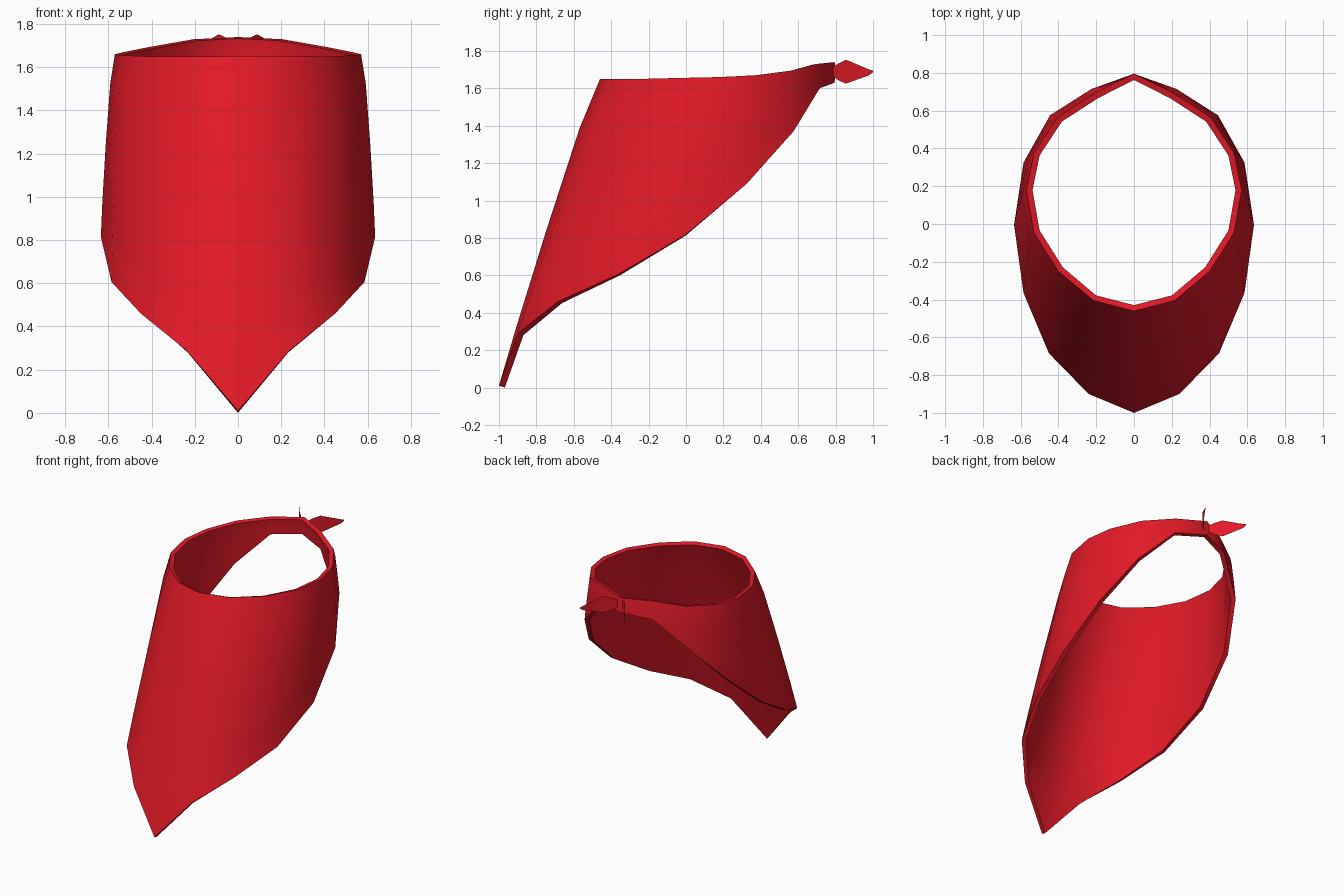
import bpy, bmesh, math
from mathutils import Vector

if "Cube" in bpy.data.objects:
    bpy.data.objects.remove(bpy.data.objects["Cube"])

red = bpy.data.materials.new("red_cloth")
red.diffuse_color = (0.75, 0.01, 0.02, 1)
red.use_nodes = True
red.node_tree.nodes["Principled BSDF"].inputs["Base Color"].default_value = red.diffuse_color


def make_object(name, bm):
    mesh = bpy.data.meshes.new(name)
    bm.to_mesh(mesh)
    bm.free()
    ob = bpy.data.objects.new(name, mesh)
    bpy.context.collection.objects.link(ob)
    mesh.materials.append(red)
    bpy.ops.object.select_all(action='DESELECT')
    ob.select_set(True)
    bpy.context.view_layer.objects.active = ob
    return ob


# Cloth edges, from the front middle round to the back knot (right half)
top = [(0, -.46, 1.65), (.215, -.405, 1.65), (.40, -.25, 1.65), (.53, -.045, 1.655),
       (.57, .18, 1.66), (.53, .375, 1.67), (.405, .565, 1.695), (.205, .695, 1.73),
       (0, .795, 1.74)]
bottom = [(0, -1, .01), (.24, -.90, .29), (.45, -.685, .46), (.585, -.365, .605),
          (.635, -.005, .815), (.585, .325, 1.09), (.445, .575, 1.37),
          (.225, .715, 1.60), (0, .795, 1.63)]
rows = [0, .16, .5, .82, 1]
bulge = [0, .022, .02, .01, 0]


def flip(p):
    return (-p[0], p[1], p[2])


top += [flip(p) for p in top[-2:0:-1]]
bottom += [flip(p) for p in bottom[-2:0:-1]]

# Bandana cloth: slightly bulging columns joined into a loop
bm = bmesh.new()
cols = []
for a, b in zip(top, bottom):
    a, b = Vector(a), Vector(b)
    out = Vector((a.x, a.y - .18, 0)).normalized() * ((a - b).length / 1.7)
    cols.append([bm.verts.new(a.lerp(b, t) + out * k) for t, k in zip(rows, bulge)])
n = len(cols)
for i in range(n):
    c, d = cols[i], cols[(i + 1) % n]
    for j in range(len(rows) - 1):
        bm.faces.new((c[j], c[j + 1], d[j + 1], d[j]))
bmesh.ops.recalc_face_normals(bm, faces=bm.faces)
# Normals must point away from the head
f = min(bm.faces, key=lambda q: q.calc_center_median().y)
if f.normal.y > 0:
    bmesh.ops.reverse_faces(bm, faces=bm.faces)
cloth = make_object("bandana_cloth", bm)
solid = cloth.modifiers.new("thickness", 'SOLIDIFY')
solid.thickness = .033
solid.offset = -1
bpy.ops.object.modifier_apply(modifier=solid.name)
bpy.ops.object.shade_smooth_by_angle(angle=math.radians(60))

# Knot tails: thin bent leaf shapes behind the neck, as (x, y, upper z, lower z)
leaf = [(.02, .785, 1.715, 1.665), (.05, .82, 1.735, 1.64), (.09, .855, 1.753, 1.625),
        (.175, .98, 1.70, 1.67), (.185, 1.0, 1.695, 1.685)]
for side, label in ((1, "right"), (-1, "left")):
    bm = bmesh.new()
    pairs = [(bm.verts.new((side * x, y, hi)), bm.verts.new((side * x, y, lo)))
             for x, y, hi, lo in leaf]
    for p, q in zip(pairs, pairs[1:]):
        bm.faces.new((p[0], p[1], q[1], q[0]))
    make_object("knot_tail_" + label, bm)
    bpy.ops.object.shade_smooth_by_angle(angle=math.radians(60))
